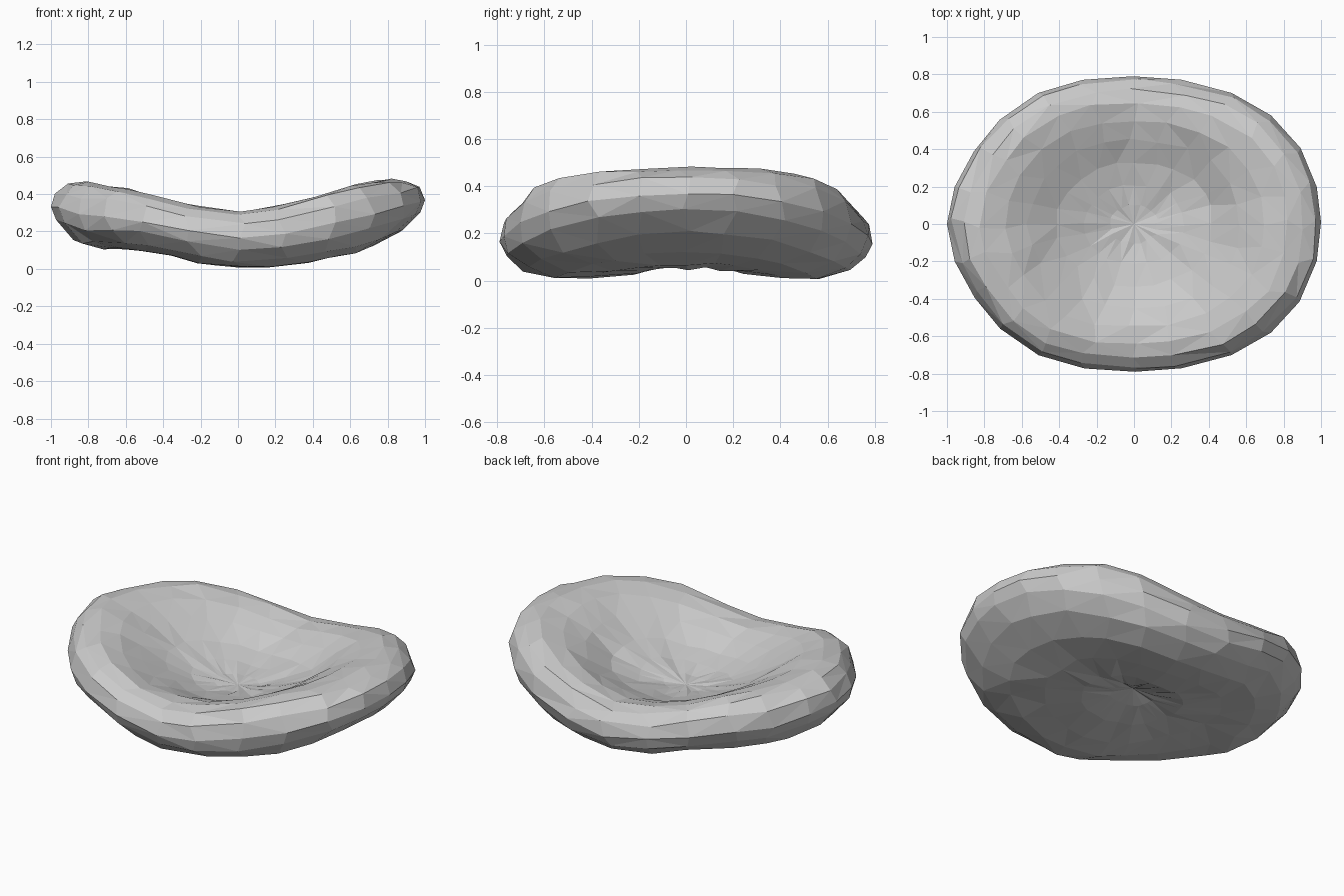
import bpy, bmesh, math, random

random.seed(4)
if "Cube" in bpy.data.objects:
    bpy.data.objects.remove(bpy.data.objects["Cube"], do_unlink=True)

SEGMENTS = 24
HALF_WIDTH, HALF_DEPTH = 1.0, 0.79

# Cross-section from underside centre, round the rim, to the top centre
PROFILE = [(0, 0.105), (0.13, 0.07), (0.3, 0.032), (0.52, 0.014), (0.72, 0.007),
           (0.88, 0.04), (0.97, 0.1), (1, 0.16), (0.975, 0.235), (0.91, 0.288),
           (0.82, 0.307), (0.7, 0.295), (0.57, 0.258), (0.42, 0.212),
           (0.27, 0.187), (0.13, 0.175), (0, 0.165)]
RIM = 7
# How far the rings next to the rim follow the upper side
BLEND = {6: 0.15, 7: 0.5, 8: 0.85}


def flat_material(name, grey):
    mat = bpy.data.materials.new(name)
    mat.use_nodes = True
    colour = (grey, grey, grey, 1)
    mat.diffuse_color = colour
    mat.node_tree.nodes["Principled BSDF"].inputs["Base Color"].default_value = colour
    return mat


def ease(x, reach):
    t = min(1, abs(x) / reach)
    return t * t * (3 - 2 * t)


def top_lift(x):
    """The upper side rises in an S-curve and levels off before the ends."""
    tip = max(0, abs(x) - 0.85) / 0.15
    return (0.17 * ease(x, 0.85) + 0.04 * tip if x > 0
            else 0.155 * ease(x, 0.85) + 0.02 * tip)


def bottom_lift(x):
    """The underside curves up on the right, and in two steps on the left."""
    if x > 0:
        return 0.21 * x * x
    return 0.1 * ease(x, 0.6) + 0.08 * max(0, -x - 0.85) / 0.15


def place(bm, radius, angle, height, upper):
    """Put a point on the oval; upper blends the underside and top lifts."""
    c, s = math.cos(angle), math.sin(angle)
    corner = 1 if c > 0 else 2.6 * s * s - 1.1
    fullness = 1 + 0.038 * math.sin(2 * angle) ** 2 * corner
    x = HALF_WIDTH * radius * c * fullness
    y = HALF_DEPTH * radius * s * fullness
    lift = upper * top_lift(x) + (1 - upper) * bottom_lift(x)
    # the underside pinch sits slightly off centre
    shift = 0.04 * (1 - upper) * max(0, 1 - radius / 0.5)
    return bm.verts.new((x + shift, y + shift, height + lift))


# Body: crumpled rings joined from pole to pole
bm = bmesh.new()
rings = []
for i, (radius, height) in enumerate(PROFILE):
    upper = BLEND.get(i, 0 if i < RIM else 1)
    if radius == 0:
        rings.append([place(bm, 0, 0, height, upper)])
        continue
    ring = []
    for k in range(SEGMENTS):
        wobble = 0.05 if i == RIM else 0.18
        angle = math.tau * (k + random.uniform(-wobble, wobble)) / SEGMENTS
        r = radius if i == RIM else radius + random.uniform(-0.012, 0.008)
        z = height + random.uniform(-0.007, 0.007)
        # deeper fold in the back left of the hollow
        if i > RIM + 5 and 0.1 < angle < 0.95:
            z -= 0.022 * math.sin(math.pi * radius)
        ring.append(place(bm, r, angle, z, upper))
    rings.append(ring)

for low, high in zip(rings, rings[1:]):
    for k in range(SEGMENTS):
        n = (k + 1) % SEGMENTS
        if len(low) == 1:
            bm.faces.new((low[0], high[n], high[k]))
        elif len(high) == 1:
            bm.faces.new((low[k], low[n], high[0]))
        else:
            bm.faces.new((low[k], low[n], high[n], high[k]))

# Irregular flat triangles
bmesh.ops.triangulate(bm, faces=bm.faces[:], quad_method='SHORT_EDGE')
bmesh.ops.recalc_face_normals(bm, faces=bm.faces[:])

mesh = bpy.data.meshes.new("curved_disc")
bm.to_mesh(mesh)
bm.free()
mesh.materials.append(flat_material("light grey", 0.6))
disc = bpy.data.objects.new("curved_disc", mesh)
bpy.context.collection.objects.link(disc)
